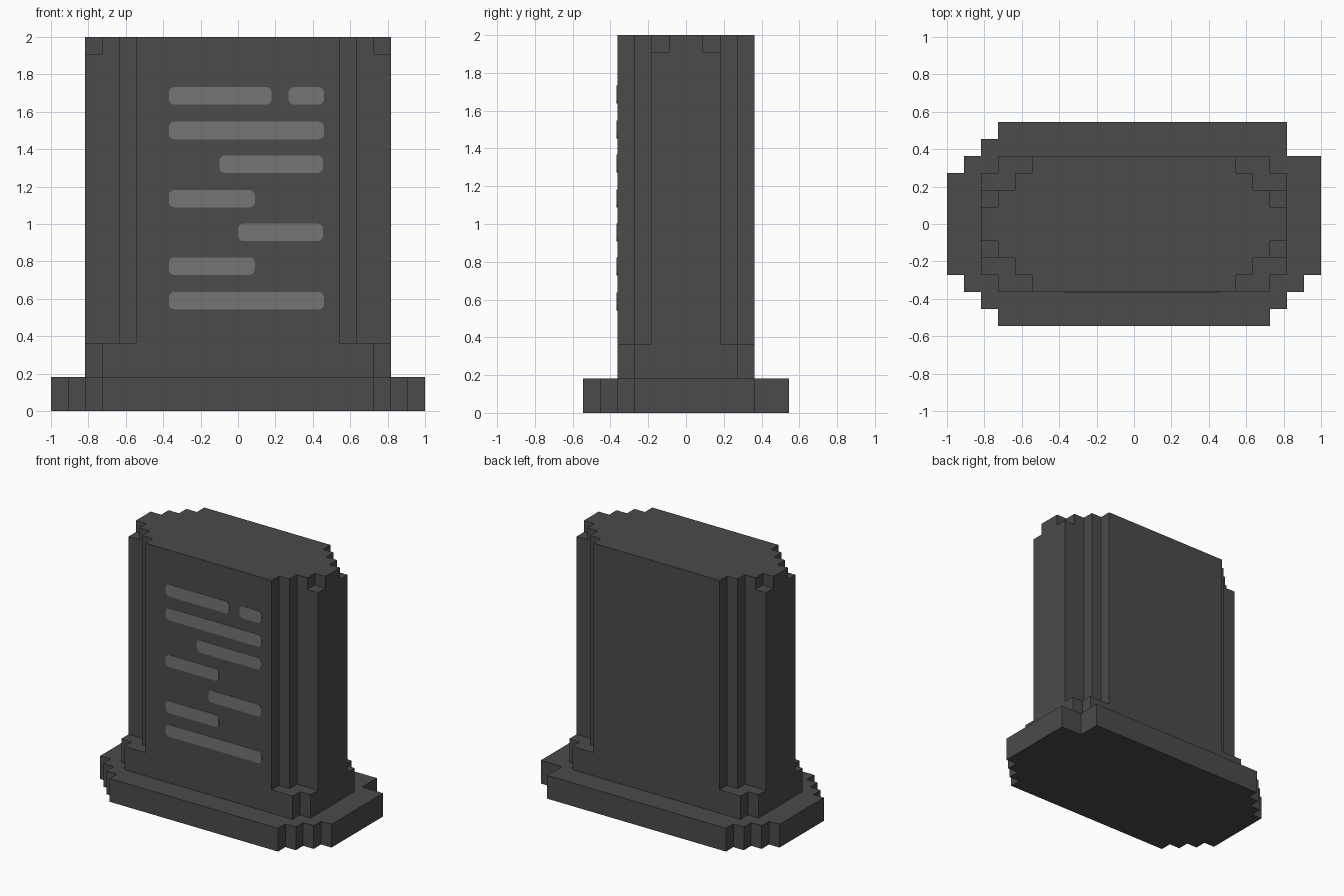
import bpy
import bmesh
import math

U = 1 / 11  # one grid step of the blocky outline

cube = bpy.data.objects.get("Cube")
if cube:
    bpy.data.objects.remove(cube, do_unlink=True)


def material(name, value):
    mat = bpy.data.materials.new(name)
    colour = (value, value, value, 1)
    mat.diffuse_color = colour
    mat.use_nodes = True
    mat.node_tree.nodes["Principled BSDF"].inputs["Base Color"].default_value = colour
    return mat


stone = material("dark stone", 0.07)
engraving = material("grey inscription", 0.178)


def finish(name, bm, mat):
    bmesh.ops.recalc_face_normals(bm, faces=bm.faces)
    mesh = bpy.data.meshes.new(name)
    bm.to_mesh(mesh)
    bm.free()
    mesh.materials.append(mat)
    obj = bpy.data.objects.new(name, mesh)
    bpy.context.collection.objects.link(obj)
    return obj


def extrude(bm, points, direction):
    face = bm.faces.new([bm.verts.new(p) for p in points])
    result = bmesh.ops.extrude_face_region(bm, geom=[face], use_keep_orig=True)
    verts = [g for g in result["geom"] if isinstance(g, bmesh.types.BMVert)]
    bmesh.ops.translate(bm, vec=direction, verts=verts)


def slab(name, outline, bottom, top):
    bm = bmesh.new()
    extrude(bm, [(x * U, y * U, bottom * U) for x, y in outline], (0, 0, (top - bottom) * U))
    return finish(name, bm, stone)


def four_corners(corner):
    """Mirror the stepped corner of the +x +y quarter into a closed outline."""
    half = corner + [(-x, y) for x, y in reversed(corner)]
    return half + [(-x, -y) for x, y in half]


# Base, with one corner broken off in a larger step
steps = [(11, 3), (10, 3), (10, 4), (9, 4), (9, 5), (8, 5), (8, 6)]
broken = [(11, 4), (9, 4), (9, 6)]
slab("base", broken + four_corners(steps)[len(steps):], 0, 2)

# Plinth and the tall body
slab("plinth", four_corners([(9, 3), (8, 3), (8, 4)]), 2, 4)
shoulder = [(7, 2), (7, 3), (6, 3), (6, 4)]
slab("body", four_corners([(9, 2)] + shoulder), 4, 21)

# Top course, with small notches at the ends
slab("top_course", four_corners([(9, 1), (8, 1), (8, 2)] + shoulder), 21, 22)


# Inscription bars: left end, right end, height of centre
bars = [
    (-0.37, 0.18, 1.685), (0.27, 0.46, 1.685), (-0.37, 0.46, 1.5),
    (-0.1, 0.455, 1.32), (-0.37, 0.09, 1.135), (0, 0.455, 0.955),
    (-0.37, 0.09, 0.775), (-0.37, 0.46, 0.59),
]
HALF, RADIUS, DEPTH = 0.047, 0.03, 0.003
bm = bmesh.new()
for left, right, z in bars:
    points = []
    for quarter, (cx, cz) in enumerate([
            (right - RADIUS, z + HALF - RADIUS), (left + RADIUS, z + HALF - RADIUS),
            (left + RADIUS, z - HALF + RADIUS), (right - RADIUS, z - HALF + RADIUS)]):
        for i in range(5):
            a = (quarter + i / 4) * math.pi / 2
            points.append((cx + RADIUS * math.cos(a), -4 * U, cz + RADIUS * math.sin(a)))
    extrude(bm, points, (0, -DEPTH, 0))
finish("inscription_bars", bm, engraving)
